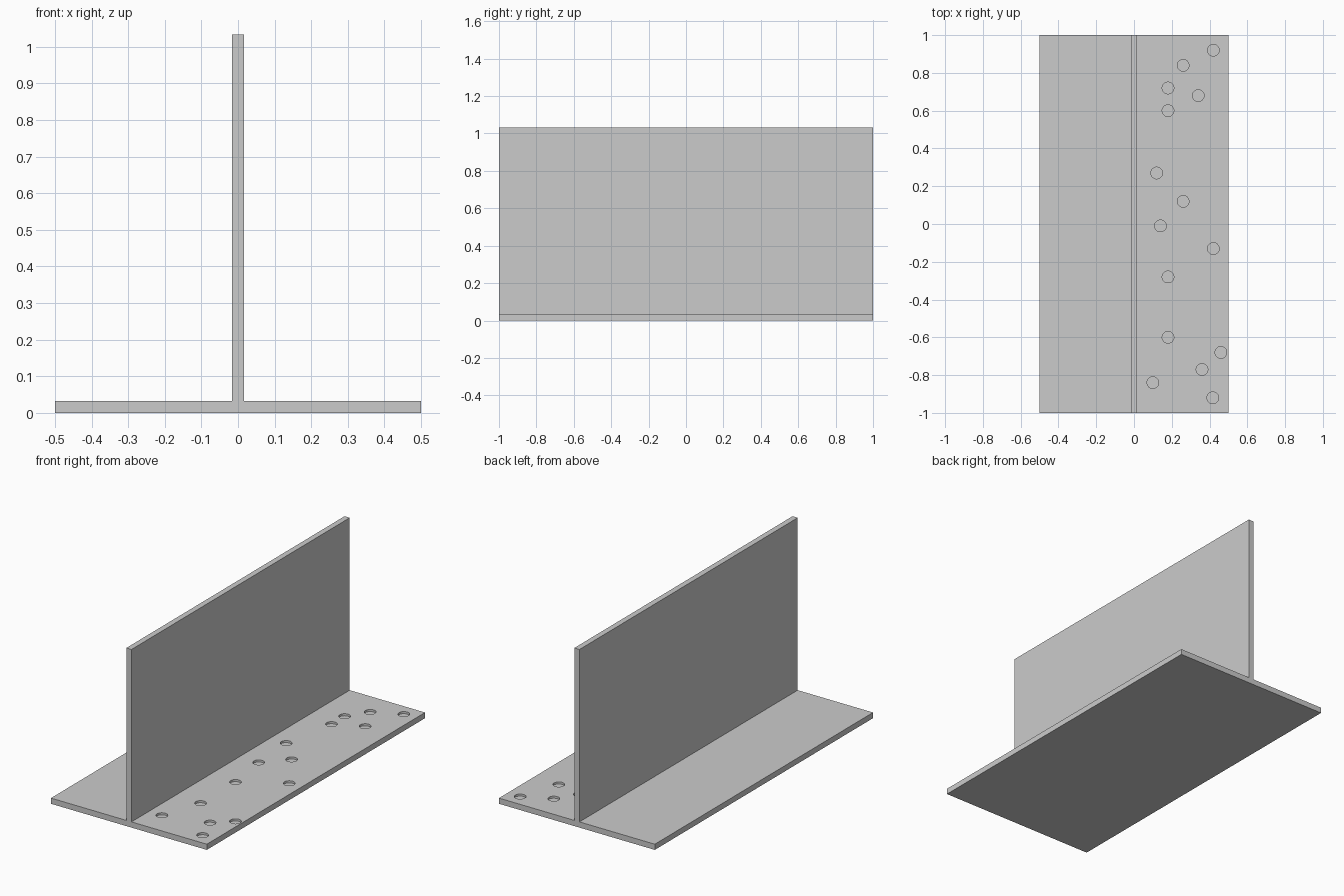
import bpy, bmesh
from mathutils import Matrix

if "Cube" in bpy.data.objects:
    bpy.data.objects.remove(bpy.data.objects["Cube"])

T = 0.033          # sheet thickness
W = T / 2          # half thickness of the upright web
DEPTH = 0.012      # depth of the blind holes
RADIUS = 0.031


def make_object(name, bm):
    bmesh.ops.recalc_face_normals(bm, faces=bm.faces)
    mesh = bpy.data.meshes.new(name)
    bm.to_mesh(mesh)
    bm.free()
    obj = bpy.data.objects.new(name, mesh)
    bpy.context.collection.objects.link(obj)
    return obj


# Inverted T profile extruded along y
half = [(0.5, 0), (0.5, T), (W, T), (W, 1 + T)]
profile = half + [(-x, z) for x, z in reversed(half)]
bm = bmesh.new()
face = bm.faces.new([bm.verts.new((x, -1, z)) for x, z in profile])
ext = bmesh.ops.extrude_face_region(bm, geom=[face])
bmesh.ops.translate(bm, vec=(0, 2, 0),
                    verts=[v for v in ext["geom"] if isinstance(v, bmesh.types.BMVert)])
tee = make_object("tee_beam", bm)

# Shallow round holes scattered on one flange
holes = [(0.42, 0.92), (0.26, 0.84), (0.34, 0.68), (0.18, 0.72), (0.18, 0.60),
         (0.12, 0.27), (0.26, 0.12), (0.14, -0.01), (0.18, -0.28), (0.42, -0.13),
         (0.18, -0.60), (0.10, -0.84), (0.36, -0.77), (0.46, -0.68), (0.417, -0.92)]
bm = bmesh.new()
for x, y in holes:
    bmesh.ops.create_cone(bm, cap_ends=True, segments=32, radius1=RADIUS, radius2=RADIUS,
                          depth=2 * DEPTH, matrix=Matrix.Translation((x, y, T)))
cutter = make_object("hole_cutter", bm)
cutter.hide_render = True
cutter.display_type = 'WIRE'

cut = tee.modifiers.new("holes", 'BOOLEAN')
cut.operation = 'DIFFERENCE'
cut.solver = 'EXACT'
cut.object = cutter
